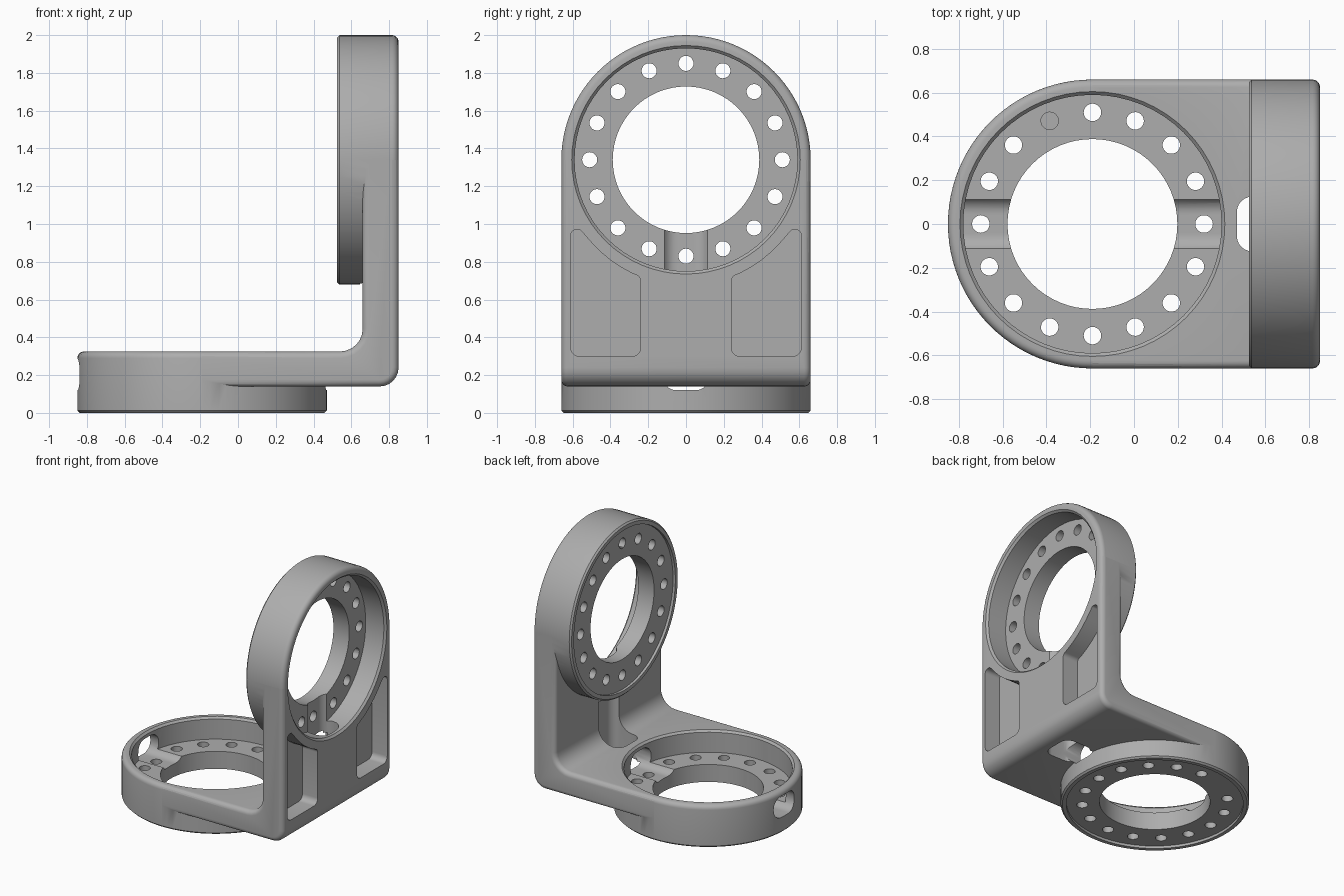
import bpy, bmesh, math
from mathutils import Vector, Matrix

if "Cube" in bpy.data.objects:
    bpy.data.objects.remove(bpy.data.objects["Cube"])

R, H = 0.66, 0.325            # ring radius and height
CX, CZ = -0.19, 1.34          # ring centres
X1 = 0.85                     # outer face of the upright
LYING = Matrix.Translation((CX, 0, 0))
UPRIGHT = Matrix.Translation((X1 - H, 0, CZ)) @ Matrix.Rotation(math.pi / 2, 4, 'Y')

metal = bpy.data.materials.new("grey_metal")
metal.use_nodes = True
metal.diffuse_color = (0.42, 0.42, 0.42, 1)
metal.node_tree.nodes["Principled BSDF"].inputs["Base Color"].default_value = (0.42, 0.42, 0.42, 1)


def finish(bm, name, matrix=Matrix()):
    bmesh.ops.transform(bm, matrix=matrix, verts=bm.verts)
    bmesh.ops.recalc_face_normals(bm, faces=bm.faces)
    mesh = bpy.data.meshes.new(name)
    bm.to_mesh(mesh)
    bm.free()
    mesh.materials.append(metal)
    ob = bpy.data.objects.new(name, mesh)
    bpy.context.collection.objects.link(ob)
    return ob


def lathe(name, profile, matrix, steps=96):
    """Spin a (radius, height) profile that starts and ends on the axis."""
    bm = bmesh.new()
    vs = [bm.verts.new((r, 0, z)) for r, z in profile]
    es = [bm.edges.new(p) for p in zip(vs, vs[1:])]
    bmesh.ops.spin(bm, geom=vs + es, axis=(0, 0, 1), cent=(0, 0, 0),
                   angle=2 * math.pi, steps=steps, use_merge=True)
    bmesh.ops.remove_doubles(bm, verts=bm.verts, dist=1e-5)
    return finish(bm, name, matrix)


def rounded(corners, n=6):
    """Polygon (u, v, radius) with its corners replaced by arcs."""
    out = []
    for i, (u, v, r) in enumerate(corners):
        p = Vector((u, v))
        if not r:
            out.append(p)
            continue
        a = (Vector(corners[i - 1][:2]) - p).normalized()
        b = (Vector(corners[(i + 1) % len(corners)][:2]) - p).normalized()
        half = a.angle(b) / 2
        c = p + (a + b).normalized() * (r / math.sin(half))
        s, e = p + a * (r / math.tan(half)) - c, p + b * (r / math.tan(half)) - c
        for k in range(n + 1):
            t = k / n
            sweep = math.pi - 2 * half
            out.append(c + (s * math.sin((1 - t) * sweep) + e * math.sin(t * sweep)) / math.sin(sweep))
    return out


def prism(name, outline, place, lo, hi, matrix=Matrix(), bevel=None):
    """Extrude an outline; place(u, v, w) gives the 3D point."""
    bm = bmesh.new()
    a, b = ([bm.verts.new(place(p.x, p.y, w)) for p in outline] for w in (lo, hi))
    caps = [bm.faces.new(a), bm.faces.new(b)]
    for i in range(len(a)):
        bm.faces.new((a[i - 1], a[i], b[i], b[i - 1]))
    bmesh.ops.recalc_face_normals(bm, faces=bm.faces)
    if bevel:
        rim = [e for f in caps for e in f.edges if bevel[1](e)]
        bmesh.ops.bevel(bm, geom=rim, offset=bevel[0], segments=5, profile=0.5, affect='EDGES')
    return finish(bm, name, matrix)


def box(u0, u1, v0, v1, r):
    return rounded([(u0, v0, r), (u1, v0, r), (u1, v1, r), (u0, v1, r)])


def combine(target, other, op):
    m = target.modifiers.new(op, 'BOOLEAN')
    m.operation, m.solver, m.object = op, 'EXACT', other
    bpy.context.view_layer.objects.active = target
    bpy.ops.object.modifier_apply(modifier=m.name)
    bpy.data.objects.remove(other)


# L-shaped plate with filleted bends and softened side edges
outline = rounded([(CX, 0.14, 0), (X1, 0.14, 0.1), (X1, CZ, 0), (0.66, CZ, 0), (0.66, H, 0.12), (CX, H, 0)])


def is_long_edge(e):
    p, q = (v.co for v in e.verts)
    at_end = (abs(p.x - CX) < 1e-4 and abs(q.x - CX) < 1e-4) or (abs(p.z - CZ) < 1e-4 and abs(q.z - CZ) < 1e-4)
    return not at_end


bracket = prism("angle_bracket", outline, lambda u, v, w: (u, w, v), -R, R, bevel=(0.035, is_long_edge))

# Ring bodies with a wide fillet on the open side
f = 0.035
ring = [(0, 0), (R - 0.012, 0), (R, 0.012)]
ring += [(R - f + f * math.cos(k * math.pi / 10), H - f + f * math.sin(k * math.pi / 10)) for k in range(6)]
ring += [(0, H)]
for m in (LYING, UPRIGHT):
    combine(bracket, lathe("ring_body", ring, m), 'UNION')

# Stepped bore: shallow rear recess, central hole and deep front pocket
floor, recess = 0.155, 0.02
bore = [(0, -0.1), (0.62, -0.1), (0.62, recess), (0.388, recess), (0.388, floor),
        (0.59, floor), (0.59, H - 0.015), (0.605, H), (0.605, 0.5), (0, 0.5)]
for m in (LYING, UPRIGHT):
    combine(bracket, lathe("bore_cutter", bore, m, 64), 'DIFFERENCE')

# Cable channels through the ring walls and flanges
for m, lo, hi in ((LYING, -0.9, 0.75), (UPRIGHT, 0, 0.75)):
    slot = box(-0.125, 0.125, 0.12, 0.285, 0.075)
    combine(bracket, prism("channel_cutter", slot, lambda u, v, w: (w, u, v), lo, hi, m), 'DIFFERENCE')

# Cable opening in the bend
opening = box(0.47, 0.72, -0.125, 0.125, 0.07)
combine(bracket, prism("opening_cutter", opening, lambda u, v, w: (u, v, w), 0.05, 0.67), 'DIFFERENCE')

# Bolt circles
for m in (LYING, UPRIGHT):
    for k in range(16):
        spot = m @ Matrix.Rotation(k * math.pi / 8, 4, 'Z') @ Matrix.Translation((0.51, 0, 0))
        pin = [(0, -0.05), (0.04, -0.05), (0.04, 0.22), (0, 0.22)]
        combine(bracket, lathe("bolt_cutter", pin, spot, 20), 'DIFFERENCE')

# Weight-saving pockets beside the upright ring
arc = [(0.665 * math.sin(a), CZ - 0.665 * math.cos(a), 0) for a in (0.85, 0.75, 0.65, 0.55, 0.45)]
pocket = rounded([(0.24, 0.3, 0.045), (0.61, 0.3, 0.045), (0.61, 0.97, 0.03), (0.56, 0.97, 0.02)]
                 + arc + [(0.24, 0.72, 0.035)])
for side in (-1, 1):
    combine(bracket, prism("pocket_cutter", pocket, lambda u, v, w: (w, side * u, v), X1 - 0.13, 1), 'DIFFERENCE')

bpy.ops.object.select_all(action='DESELECT')
bracket.select_set(True)
bpy.context.view_layer.objects.active = bracket
bpy.ops.object.shade_smooth_by_angle(angle=math.radians(30))
